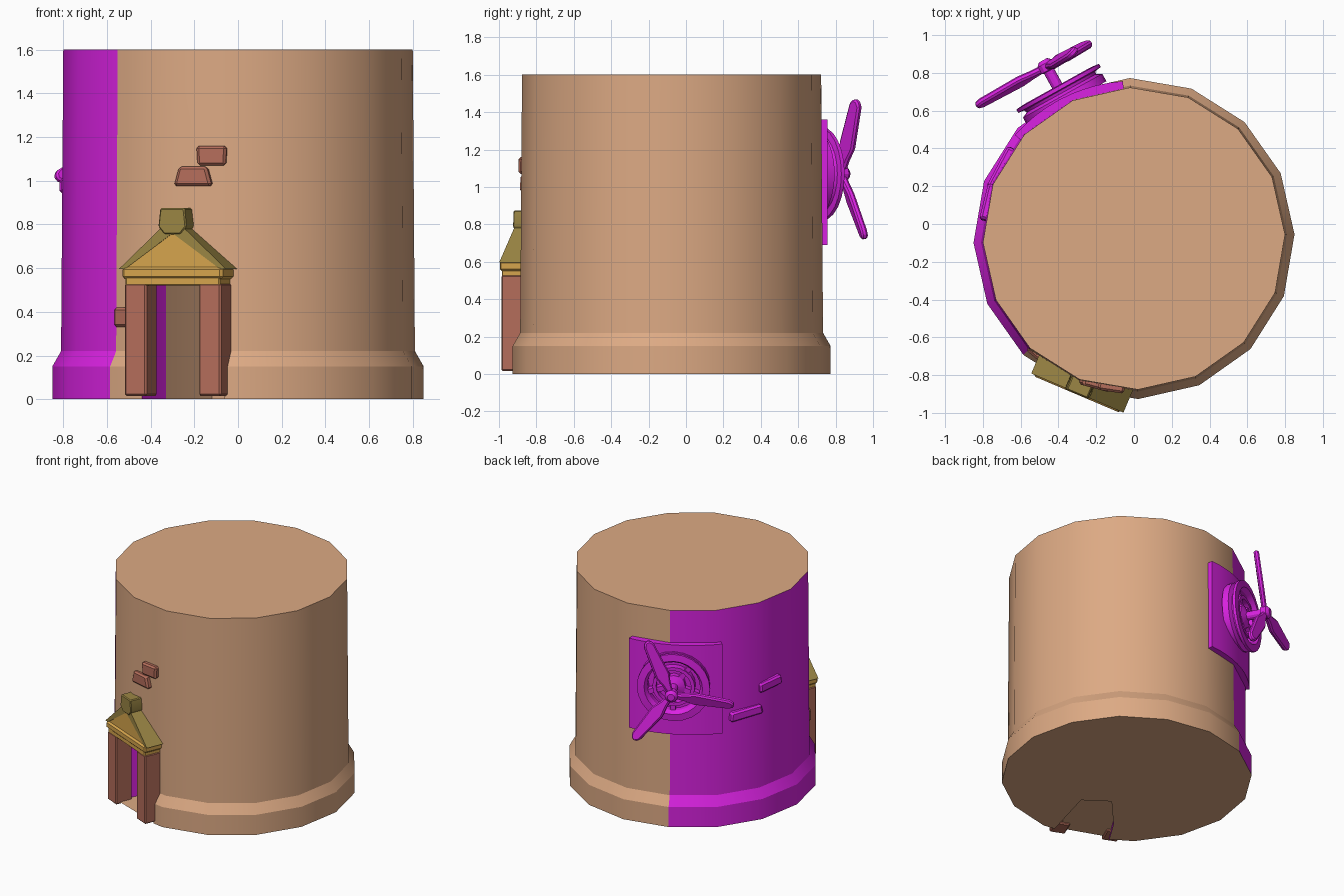
import bpy, bmesh
from math import radians, cos, sin, degrees, atan2
from mathutils import Matrix, Vector

cube = bpy.data.objects.get("Cube")
if cube:
    bpy.data.objects.remove(cube, do_unlink=True)

CENTRE = Vector((0, -0.077, 0))


def material(name, r, g, b):
    m = bpy.data.materials.new(name)
    m.use_nodes = True
    m.diffuse_color = (r, g, b, 1)
    bsdf = m.node_tree.nodes["Principled BSDF"]
    bsdf.inputs["Base Color"].default_value = (r, g, b, 1)
    bsdf.inputs["Roughness"].default_value = 0.9
    return m


TAN = material("tan plaster", 0.72, 0.40, 0.23)
MAGENTA = material("magenta", 0.70, 0.016, 0.76)
BRICK = material("red brick", 0.46, 0.155, 0.105)
GOLD = material("gold", 0.68, 0.38, 0.075)
BRONZE = material("dark gold", 0.33, 0.24, 0.058)


def finish(name, bm, mats, angle=25):
    bmesh.ops.recalc_face_normals(bm, faces=bm.faces)
    me = bpy.data.meshes.new(name)
    bm.to_mesh(me)
    bm.free()
    for m in mats:
        me.materials.append(m)
    me.shade_smooth()
    me.set_sharp_from_angle(angle=radians(angle))
    ob = bpy.data.objects.new(name, me)
    bpy.context.collection.objects.link(ob)
    return ob


def frame(normal_az, origin):
    """Local x runs right along the wall, y points inward, z is up."""
    return Matrix.Translation(origin) @ Matrix.Rotation(radians(normal_az + 90), 4, "Z")


def on_wall(az, radius, z):
    a = radians(az)
    return CENTRE + Vector((radius * cos(a), radius * sin(a), z))


def prism(name, outline, y0, y1, mat, mx, bevel=0.0):
    """Extrude an (x, z) outline from y0 to y1 in the given frame."""
    bm = bmesh.new()
    face = bm.faces.new([bm.verts.new((x, y0, z)) for x, z in outline])
    out = bmesh.ops.extrude_face_region(bm, geom=[face])
    for v in out["geom"]:
        if isinstance(v, bmesh.types.BMVert):
            v.co.y = y1
    if bevel:
        bmesh.ops.bevel(bm, geom=bm.edges[:], offset=bevel, segments=1, affect="EDGES")
    bm.transform(mx)
    return finish(name, bm, [mat])


def rect(x0, x1, z0, z1):
    return [(x0, z0), (x1, z0), (x1, z1), (x0, z1)]


def lathe(name, profile, sides, mats, mx, start=0.0, closed=False, rule=None):
    """Revolve (radius, height) points around local z."""
    bm = bmesh.new()
    turn = [radians(start + 360 * i / sides) for i in range(sides)]
    rings = [[bm.verts.new((r * cos(a), r * sin(a), h)) for a in turn] for r, h in profile]
    pairs = list(zip(rings, rings[1:]))
    if closed:
        pairs.append((rings[-1], rings[0]))
    else:
        bm.faces.new(rings[0])
        bm.faces.new(rings[-1])
    for low, high in pairs:
        for i in range(sides):
            j = (i + 1) % sides
            f = bm.faces.new((low[i], low[j], high[j], high[i]))
            if rule:
                f.material_index = rule(f.calc_center_median())
    bm.transform(mx)
    return finish(name, bm, mats)


# Tower, with one sector of its sides in magenta
def sector(c):
    return int(114 < degrees(atan2(c.y, c.x)) % 360 < 226)


tower = lathe("tower", [(0.85, 0), (0.85, 0.15), (0.81, 0.22), (0.8, 1.6)], 16,
              [TAN, MAGENTA], Matrix.Translation(CENTRE), start=1.5, rule=sector)

# Tapered doorway niche: the outer part of its left jamb is magenta
plan = [(-0.53, -0.93), (-0.33, -0.61), (-0.12, -0.38), (0.05, -0.5), (-0.1, -1.05)]
bm = bmesh.new()
low = [bm.verts.new((x, y, -0.1)) for x, y in plan]
high = [bm.verts.new((x, y, 0.53)) for x, y in plan]
bm.faces.new(low)
bm.faces.new(high)
for i in range(len(plan)):
    j = (i + 1) % len(plan)
    side = bm.faces.new((low[i], low[j], high[j], high[i]))
    side.material_index = int(i == 0)
cutter = finish("doorway_cutter", bm, [TAN, MAGENTA])
cutter.hide_render = True
cut = tower.modifiers.new("doorway", "BOOLEAN")
cut.operation = "DIFFERENCE"
cut.solver = "EXACT"
cut.object = cutter
bpy.context.view_layer.update()
deps = bpy.context.evaluated_depsgraph_get()
carved = bpy.data.meshes.new_from_object(tower.evaluated_get(deps))
tower.modifiers.clear()
tower.data = carved
bpy.data.objects.remove(cutter, do_unlink=True)
carved.set_sharp_from_angle(angle=radians(25))

# Doorway floor
floor_plan = [(-0.45, -0.8)] + plan[1:4] + [(-0.1, -0.93)]
me = bpy.data.meshes.new("doorway_floor")
me.from_pydata([(x, y, 0.03) for x, y in floor_plan], [], [list(range(5))])
me.materials.append(TAN)
if me.polygons[0].normal.z < 0:
    me.flip_normals()
bpy.context.collection.objects.link(bpy.data.objects.new("doorway_floor", me))

# Porch
porch = frame(247, Vector((-0.30, -0.895, 0)))
for name, s in (("left_pillar", 1), ("right_pillar", -1)):
    x0, x1 = sorted((s * 0.13, s * 0.24))
    prism(name, rect(x0, x1, 0.015, 0.53), 0, 0.13, BRICK, porch, 0.008)
prism("lintel_lower", rect(-0.235, 0.235, 0.52, 0.56), 0, 0.13, GOLD, porch, 0.006)
prism("lintel_upper", rect(-0.25, 0.25, 0.55, 0.605), -0.008, 0.14, GOLD, porch, 0.012)
prism("pediment", [(-0.245, 0.6), (0.245, 0.6), (0, 0.765)], 0.004, 0.14, GOLD, porch)
prism("porch_roof", [(-0.265, 0.597), (-0.235, 0.597), (0, 0.76), (0.235, 0.597),
                     (0.265, 0.597), (0.05, 0.79), (-0.05, 0.79)], 0, 0.17, BRONZE, porch)
prism("keystone", [(-0.07, 0.79), (-0.04, 0.755), (0.04, 0.755), (0.07, 0.79),
                   (0.06, 0.875), (-0.06, 0.875)], -0.005, 0.11, BRONZE, porch, 0.006)

# Loose bricks: azimuth, height, half widths at bottom and top, half height, tilt
bricks = [
    (255.2, 1.02, 0.09, 0.065, 0.045, 0, BRICK),
    (261.4, 1.115, 0.065, 0.07, 0.045, 0, BRICK),
    (230, 0.375, 0.06, 0.06, 0.045, 0, BRICK),
    (152, 0.80, 0.125, 0.115, 0.035, 5, MAGENTA),
    (166, 0.97, 0.1, 0.095, 0.035, 5, MAGENTA),
]
for i, (az, z, w0, w1, h, tilt, mat) in enumerate(bricks):
    mx = frame(az, on_wall(az, 0.8, z)) @ Matrix.Rotation(radians(-tilt), 4, "Y")
    prism(f"wall_brick_{i + 1}", [(-w0, -h), (w0, -h), (w1, h), (-w1, h)],
          -0.02, 0.04, mat, mx, 0.012)

# Curved fan mounting plate
bm = bmesh.new()
arc = [on_wall(94 + 5 * i, 0.835, 0.69) for i in range(10)]
arc += [on_wall(139 - 5 * i, 0.76, 0.69) for i in range(10)]
base = bm.faces.new([bm.verts.new(p) for p in arc])
out = bmesh.ops.extrude_face_region(bm, geom=[base])
bmesh.ops.translate(bm, vec=(0, 0, 0.67),
                    verts=[v for v in out["geom"] if isinstance(v, bmesh.types.BMVert)])
finish("fan_plate", bm, [MAGENTA])

# Fan housing, spokes and hub
fan = frame(119, on_wall(116.5, 0.83, 1.07))
axle = fan @ Matrix.Rotation(radians(90), 4, "X")
lathe("fan_housing", [(0.18, -0.03), (0.24, -0.03), (0.24, 0.015), (0.21, 0.03), (0.215, 0.045),
                      (0.25, 0.05), (0.25, 0.07), (0.2, 0.075), (0.18, 0.045)],
      24, [MAGENTA], axle, closed=True)
lathe("fan_inner_ring", [(0.12, 0), (0.145, 0), (0.145, 0.055), (0.12, 0.055)],
      20, [MAGENTA], axle, closed=True)
lathe("fan_motor", [(0.08, -0.03), (0.08, 0.045), (0.03, 0.065), (0.03, 0.165),
                    (0.045, 0.17), (0.045, 0.21), (0.025, 0.23)], 12, [MAGENTA], axle)
for k in range(5):
    mx = fan @ Matrix.Rotation(radians(72 * k + 20), 4, "Y")
    prism(f"fan_spoke_{k + 1}", rect(0.06, 0.2, -0.018, 0.018), -0.045, 0, MAGENTA, mx)

# Fan blades
blade = [(0.02, -0.02), (0.09, -0.03), (0.16, -0.05), (0.4, -0.036), (0.43, -0.015),
         (0.43, 0.015), (0.4, 0.036), (0.16, 0.05), (0.09, 0.03), (0.02, 0.02)]
for k in range(3):
    mx = (fan @ Matrix.Translation((0, -0.19, 0))
          @ Matrix.Rotation(radians(-(113 + 120 * k)), 4, "Y")
          @ Matrix.Rotation(radians(20), 4, "X"))
    prism(f"fan_blade_{k + 1}", blade, -0.018, 0.018, MAGENTA, mx, 0.01)
